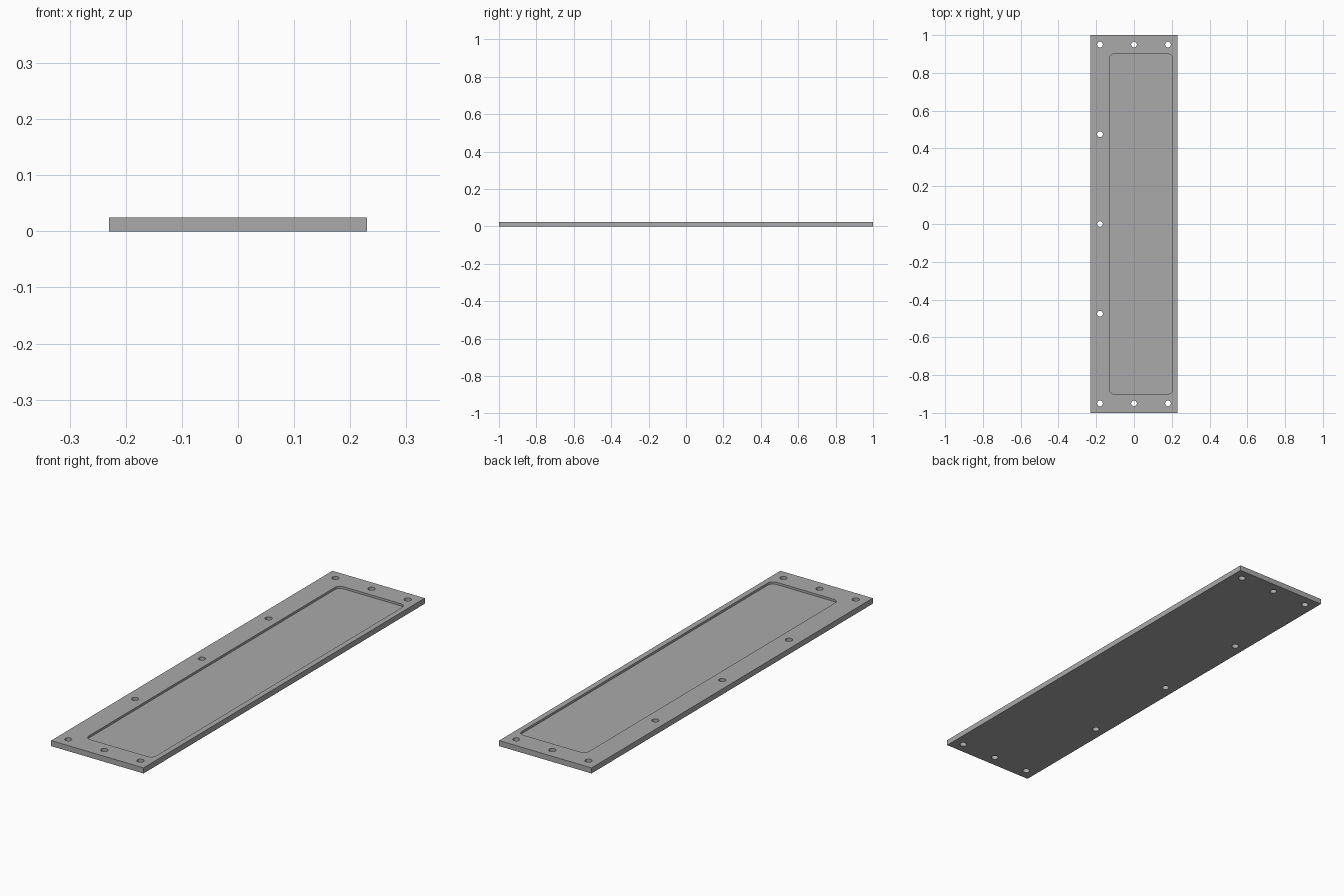
import bpy
import bmesh
from math import cos, sin, pi

WIDTH, LENGTH, THICK = 0.46, 2.0, 0.025
POCKET_FLOOR = 0.015
HOLE_RADIUS = 0.015

if "Cube" in bpy.data.objects:
    bpy.data.objects.remove(bpy.data.objects["Cube"])

grey = bpy.data.materials.new("plain grey")
grey.use_nodes = True
colour = (0.4, 0.4, 0.4, 1)
grey.diffuse_color = colour
grey.node_tree.nodes["Principled BSDF"].inputs["Base Color"].default_value = colour


def rounded_rect(x0, x1, y0, y1, radius, steps=8):
    """Counter-clockwise outline with rounded corners."""
    corners = [(x1, y1, -1, -1), (x0, y1, 1, -1), (x0, y0, 1, 1), (x1, y0, -1, 1)]
    points = []
    for i, (x, y, sx, sy) in enumerate(corners):
        for k in range(steps + 1):
            a = (i + k / steps) * pi / 2
            points.append((x + sx * radius + radius * cos(a),
                           y + sy * radius + radius * sin(a)))
    return points


def circle(x, y, radius, sides=32):
    return [(x + radius * cos(2 * pi * i / sides), y + radius * sin(2 * pi * i / sides))
            for i in range(sides)]


def add_prism(bm, outline, z0, z1):
    bottom = [bm.verts.new((x, y, z0)) for x, y in outline]
    top = [bm.verts.new((x, y, z1)) for x, y in outline]
    bm.faces.new(bottom[::-1])
    bm.faces.new(top)
    n = len(outline)
    for i in range(n):
        j = (i + 1) % n
        bm.faces.new((bottom[i], bottom[j], top[j], top[i]))


def make_object(name, prisms):
    bm = bmesh.new()
    for outline, z0, z1 in prisms:
        add_prism(bm, outline, z0, z1)
    mesh = bpy.data.meshes.new(name)
    bm.to_mesh(mesh)
    bm.free()
    mesh.materials.append(grey)
    obj = bpy.data.objects.new(name, mesh)
    bpy.context.collection.objects.link(obj)
    return obj


# Flat rectangular plate
w, l = WIDTH / 2, LENGTH / 2
plate = make_object("cover_plate", [([(-w, -l), (w, -l), (w, l), (-w, l)], 0, THICK)])

# Shallow off-centre pocket and the screw holes along three edges
pocket = rounded_rect(-0.13, 0.205, -0.9, 0.9, 0.025)
holes = [(x, y) for x in (-0.18, 0, 0.18) for y in (-0.95, 0.95)]
holes += [(-0.18, y) for y in (-0.475, 0, 0.475)]
cutter = make_object("pocket_and_hole_cutter",
                     [(pocket, POCKET_FLOOR, 0.1)]
                     + [(circle(x, y, HOLE_RADIUS), -0.1, 0.1) for x, y in holes])
cutter.hide_render = True

# Cut the plate, then drop the cutter
cut = plate.modifiers.new("cut", "BOOLEAN")
cut.operation = "DIFFERENCE"
cut.solver = "EXACT"
cut.object = cutter
bpy.ops.object.select_all(action="DESELECT")
bpy.context.view_layer.objects.active = plate
plate.select_set(True)
bpy.ops.object.modifier_apply(modifier=cut.name)
bpy.data.objects.remove(cutter)
bpy.ops.object.shade_smooth_by_angle()
